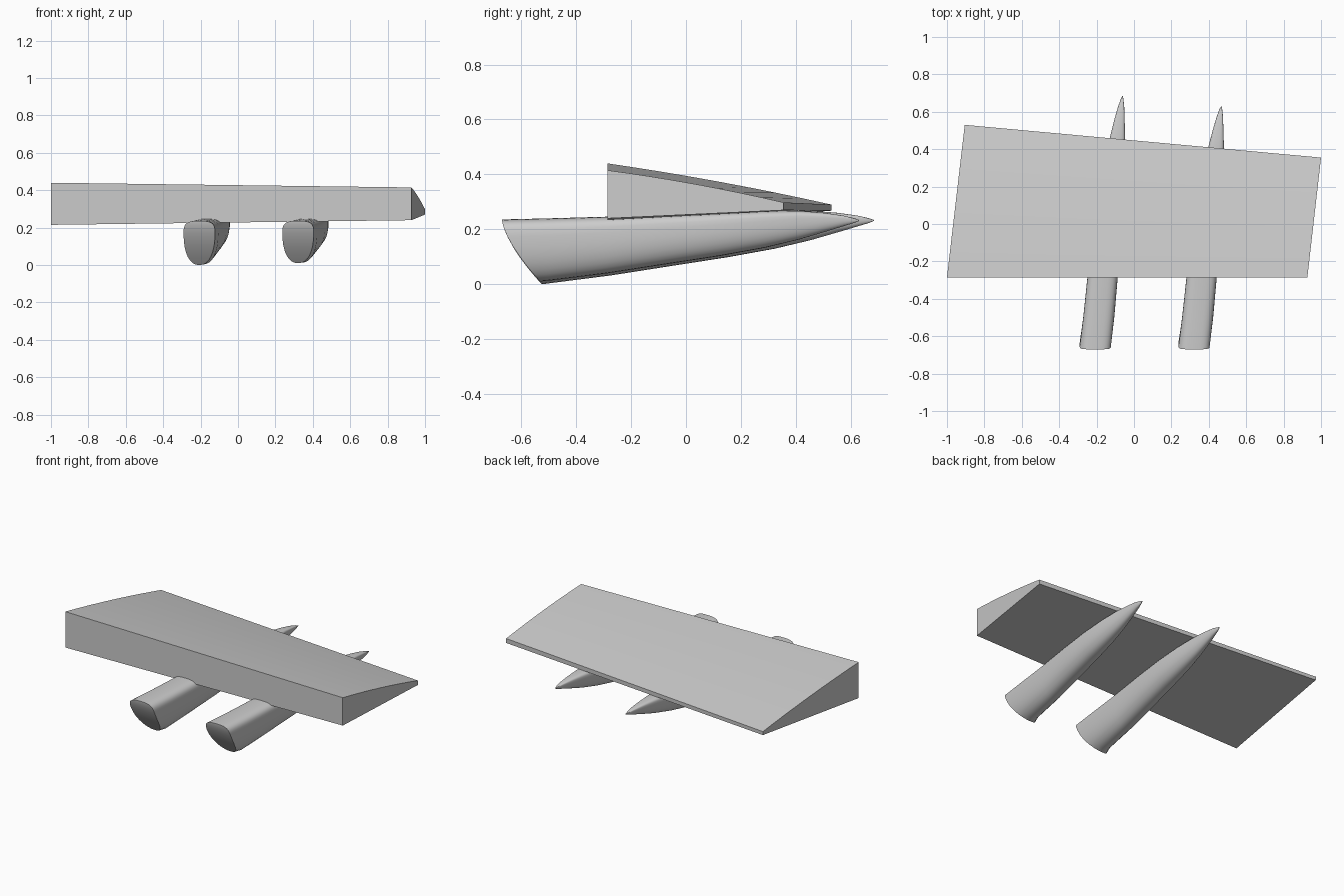
import bpy, math

if "Cube" in bpy.data.objects:
    bpy.data.objects.remove(bpy.data.objects["Cube"])


def make(name, verts, faces, angle):
    me = bpy.data.meshes.new(name)
    me.from_pydata(verts, [], faces)
    me.update()
    ob = bpy.data.objects.new(name, me)
    bpy.context.collection.objects.link(ob)
    bpy.ops.object.select_all(action='DESELECT')
    ob.select_set(True)
    bpy.context.view_layer.objects.active = ob
    bpy.ops.object.mode_set(mode='EDIT')
    bpy.ops.mesh.select_all(action='SELECT')
    bpy.ops.mesh.normals_make_consistent(inside=False)
    bpy.ops.object.mode_set(mode='OBJECT')
    bpy.ops.object.shade_smooth_by_angle(angle=math.radians(angle))
    return ob


# Flap panel: wedge section with a gently crowned top, swept between two ends
def end_profile(x0, x1, y0, y1, top0, top1, bot0, bot1, n=8):
    top, bot = [], []
    for i in range(n + 1):
        t = i / n
        x, y = x0 + (x1 - x0) * t, y0 + (y1 - y0) * t
        crown = 0.032 * t * (1 - t)
        top.append((x, y, top0 + (top1 - top0) * t + crown))
        bot.append((x, y, bot0 + (bot1 - bot0) * t))
    return top + bot[::-1]


left = end_profile(-1.0, -0.905, -0.285, 0.53, 0.44, 0.29, 0.215, 0.268)
right = end_profile(0.927, 1.0, -0.285, 0.355, 0.415, 0.298, 0.24, 0.27)
n = len(left)
faces = [(i, (i + 1) % n, n + (i + 1) % n, n + i) for i in range(n)]
faces += [tuple(range(n)), tuple(range(n, 2 * n))]
make("flap_panel", left + right, faces, 30)

# Track fairings: lofted U sections; y, centre x, half width, bottom z, top z
STATIONS = [
    (-0.675, -0.207, 0.084, 0.000, 0.236),
    (-0.50, -0.188, 0.083, 0.004, 0.240),
    (-0.28, -0.167, 0.081, 0.032, 0.246),
    (-0.05, -0.140, 0.078, 0.068, 0.254),
    (0.15, -0.117, 0.071, 0.099, 0.261),
    (0.32, -0.101, 0.058, 0.130, 0.267),
    (0.45, -0.089, 0.042, 0.161, 0.268),
    (0.55, -0.078, 0.028, 0.190, 0.260),
    (0.62, -0.069, 0.017, 0.211, 0.250),
    (0.66, -0.064, 0.008, 0.223, 0.241),
    (0.68, -0.061, 0.001, 0.231, 0.234),
]
SIDES = 32


def fairing(name, dx, stretch, lift):
    verts, faces = [], []
    for k, (y, cx, w, zb, zt) in enumerate(STATIONS):
        zb += lift * (0.68 - y) / 1.35
        zc = zb + 0.72 * (zt - zb)
        for i in range(SIDES):
            a = -math.pi / 2 + 2 * math.pi * i / SIDES
            c, s = math.cos(a), math.sin(a)
            p = 0.62 if s > 0 else 0.88
            x = cx + math.copysign(w * abs(c) ** p, c)
            z = zc + math.copysign(abs(s) ** p, s) * ((zt - zc) if s > 0 else (zc - zb))
            yy = y
            if k == 0:  # raked, curved mouth
                yy += 0.145 * (1 - (z - zb) / (zt - zb)) ** 1.5
            verts.append((x + dx, -0.67 + (yy + 0.675) * stretch, z))
    for k in range(len(STATIONS) - 1):
        for i in range(SIDES):
            j = (i + 1) % SIDES
            faces.append((k * SIDES + i, k * SIDES + j,
                          (k + 1) * SIDES + j, (k + 1) * SIDES + i))
    # Front cap in horizontal strips
    h = SIDES // 2
    faces.append((0, 1, SIDES - 1))
    faces += [(i, i + 1, SIDES - i - 1, SIDES - i) for i in range(1, h - 1)]
    faces.append((h - 1, h, h + 1))
    # Tail tip
    last = (len(STATIONS) - 1) * SIDES
    faces.append(tuple(range(last, last + SIDES)))
    make(name, verts, faces, 40)


fairing("track_fairing_left", 0.0, 1.0, 0.0)
fairing("track_fairing_right", 0.528, 0.96, 0.01)
